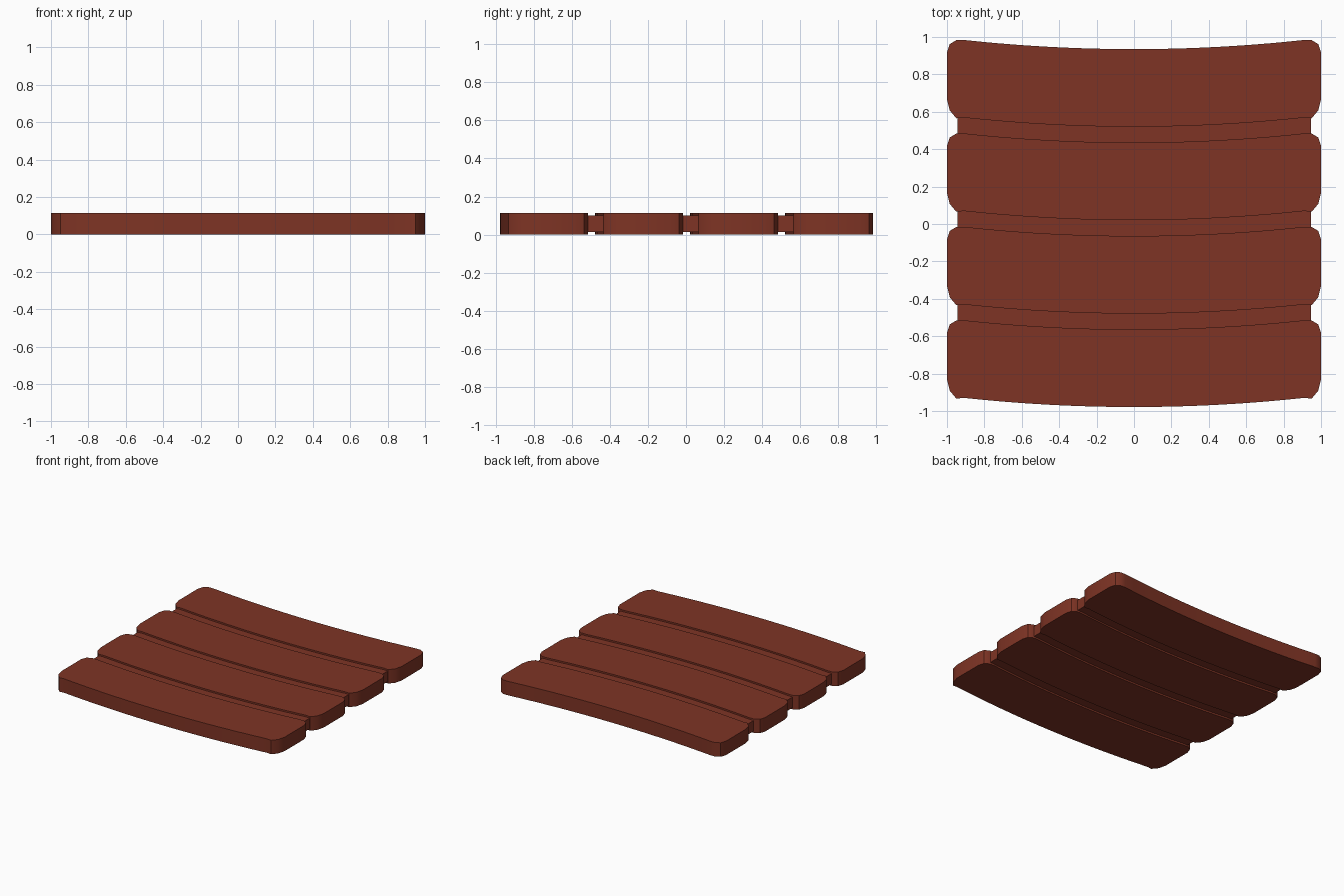
import bpy, bmesh

if "Cube" in bpy.data.objects:
    bpy.data.objects.remove(bpy.data.objects["Cube"])

mat = bpy.data.materials.new("red brown")
mat.diffuse_color = (0.21, 0.034, 0.018, 1)
mat.use_nodes = True
mat.node_tree.nodes["Principled BSDF"].inputs["Base Color"].default_value = mat.diffuse_color


def sag(x):
    return 0.05 * (x / 0.92) ** 2


def extrude_outline(name, pts, z0, z1):
    bm = bmesh.new()
    face = bm.faces.new([bm.verts.new((x, y, z0)) for x, y in pts])
    ext = bmesh.ops.extrude_face_region(bm, geom=[face])
    for v in ext["geom"]:
        if isinstance(v, bmesh.types.BMVert):
            v.co.z = z1
    bmesh.ops.recalc_face_normals(bm, faces=bm.faces)
    me = bpy.data.meshes.new(name)
    bm.to_mesh(me)
    bm.free()
    ob = bpy.data.objects.new(name, me)
    bpy.context.collection.objects.link(ob)
    me.materials.append(mat)
    bpy.ops.object.select_all(action='DESELECT')
    ob.select_set(True)
    bpy.context.view_layer.objects.active = ob
    bpy.ops.object.shade_smooth_by_angle(angle=0.6)
    return ob


def arc(half, y, n=20):
    return [(-half + 2 * half * i / n, y + sag(-half + 2 * half * i / n)) for i in range(n + 1)]


# rounded corners as (x, y relative to slat centre line)
low_right = [(0.95, -0.162), (0.985, -0.12), (1.0, -0.06)]
top_right = [(1.0, 0.19), (0.985, 0.235), (0.95, 0.256)]

for i in range(4):
    yc = 0.727 - 0.4995 * i
    # curved slat with rounded ends
    right = [(x, yc + y) for x, y in low_right + top_right]
    left = [(-x, y) for x, y in reversed(right)]
    pts = arc(0.91, yc - 0.207) + right + arc(0.91, yc + 0.208)[::-1] + left
    extrude_outline(f"slat_{i + 1}", pts, 0.0, 0.113)
    # thin recessed web joining this slat to the next
    if i < 3:
        web = arc(0.945, yc - 0.315) + arc(0.945, yc - 0.185)[::-1]
        extrude_outline(f"web_{i + 1}", web, 0.014, 0.1)
